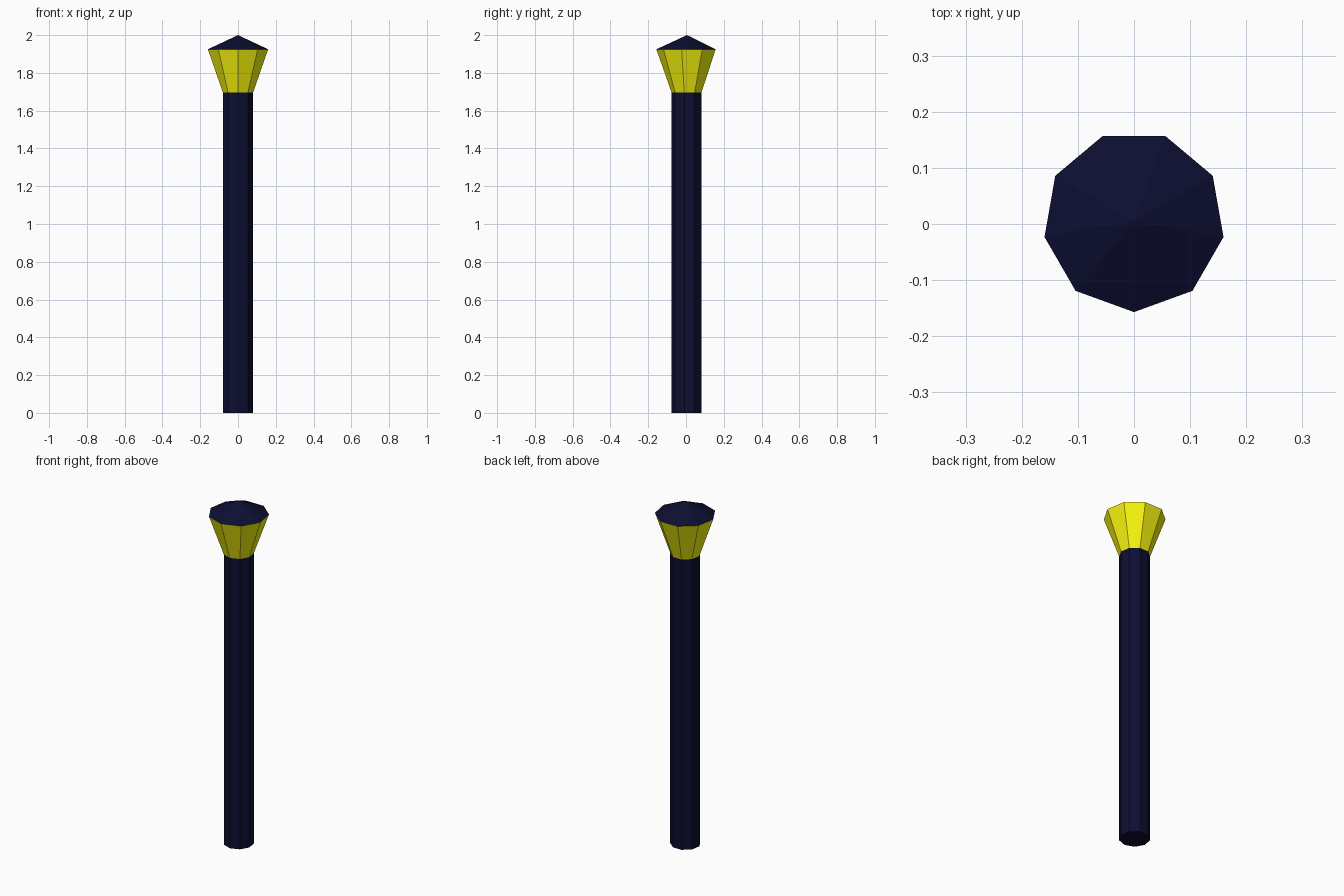
import bpy, math

if "Cube" in bpy.data.objects:
    bpy.data.objects.remove(bpy.data.objects["Cube"])

SIDES = 9
CY = 0.005  # centres the nine-sided outline on y = 0


def material(name, color):
    m = bpy.data.materials.new(name)
    m.diffuse_color = (*color, 1)
    m.use_nodes = True
    m.node_tree.nodes["Principled BSDF"].inputs["Base Color"].default_value = m.diffuse_color
    return m


def frustum(name, r_low, r_high, z_low, z_high, mat):
    # nine-sided section with one corner pointing to the front
    bpy.ops.mesh.primitive_cone_add(
        vertices=SIDES, radius1=r_low, radius2=r_high, depth=z_high - z_low,
        location=(0, CY, (z_low + z_high) / 2))
    ob = bpy.context.object
    ob.name = name
    ob.data.materials.append(mat)
    # the primitive's first corner points to +y; turn it to -y
    ob.rotation_euler.z = math.pi
    bpy.ops.object.transform_apply(location=True, rotation=True, scale=True)
    return ob


navy = material("navy", (0.004, 0.0045, 0.031))
yellow = material("yellow", (0.95, 0.93, 0.004))

frustum("post", 0.081, 0.081, 0.0, 1.695, navy)
frustum("lamp_glass", 0.081, 0.162, 1.695, 1.925, yellow)
frustum("lamp_cap", 0.162, 0.0, 1.925, 2.0, navy)
